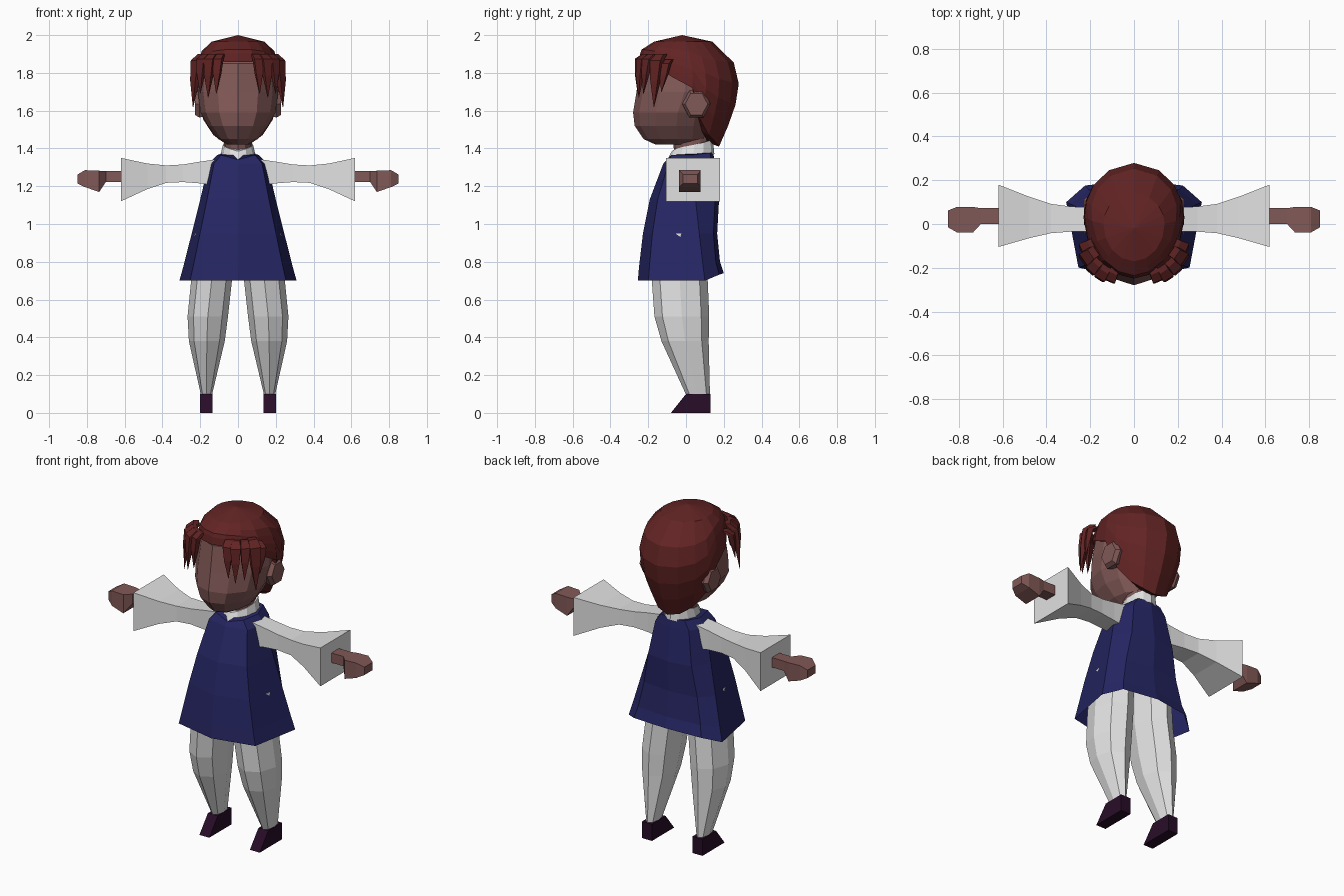
import bpy, bmesh, math
from mathutils import Vector

if "Cube" in bpy.data.objects:
    bpy.data.objects.remove(bpy.data.objects["Cube"])


def material(name, rgb):
    m = bpy.data.materials.new(name)
    m.diffuse_color = (*rgb, 1)
    m.use_nodes = True
    m.node_tree.nodes["Principled BSDF"].inputs["Base Color"].default_value = m.diffuse_color
    return m


SKIN = material("skin", (0.22, 0.10, 0.095))
HAIR = material("dark red hair", (0.122, 0.017, 0.017))
NAVY = material("navy cloth", (0.019, 0.019, 0.127))
WHITE = material("white cloth", (0.75, 0.75, 0.75))
SHOE = material("dark plum", (0.021, 0.004, 0.021))


def loft(name, rings, mat, first=True, last=True):
    """Skin closed rings of equal length; optionally cap the ends."""
    bm = bmesh.new()
    rows = [[bm.verts.new(p) for p in r] for r in rings]
    n = len(rows[0])
    for a, b in zip(rows, rows[1:]):
        for i in range(n):
            j = (i + 1) % n
            bm.faces.new((a[i], a[j], b[j], b[i]))
    if first:
        bm.faces.new(rows[0])
    if last:
        bm.faces.new(rows[-1])
    bmesh.ops.remove_doubles(bm, verts=bm.verts, dist=0.0005)
    bmesh.ops.recalc_face_normals(bm, faces=bm.faces)
    me = bpy.data.meshes.new(name)
    bm.to_mesh(me)
    bm.free()
    me.materials.append(mat)
    ob = bpy.data.objects.new(name, me)
    bpy.context.collection.objects.link(ob)
    return ob


def mirrored(half):
    """Close a half outline running from front centre to back centre."""
    return half + [(-x, y, z) for x, y, z in half[-2:0:-1]]


def lerp_table(table, z):
    for a, b in zip(table, table[1:]):
        if a[0] >= z >= b[0]:
            t = (a[0] - z) / (a[0] - b[0])
            return [p + (q - p) * t for p, q in zip(a, b)][1:]
    return table[-1][1:]


def oval(a, z, w, yf, yb):
    """Point at azimuth a (0 = front) on an egg-shaped outline."""
    yc = yf + (yb - yf) * 0.55
    c = math.cos(a)
    return (w * math.sin(a), yc - (c * (yc - yf) if c > 0 else c * (yb - yc)), z)


# Head: z, half width, front y, back y
az12 = [math.radians(30 * i) for i in range(7)]
face = [(1.42, .055, -.16, .06), (1.45, .105, -.225, .11), (1.52, .16, -.272, .13),
        (1.59, .198, -.28, .15), (1.70, .213, -.262, .20), (1.85, .195, -.24, .21),
        (1.93, .13, -.16, .14)]
loft("head", [mirrored([oval(a, *f) for a in az12]) for f in face], SKIN)

# Hair cap: columns run from the crown to a hairline that drops to the nape
shell = [(2.0, 0, -.02, -.02), (1.965, .14, -.17, .14), (1.92, .19, -.24, .22),
         (1.82, .226, -.255, .27), (1.72, .232, -.268, .282), (1.6, .212, -.275, .255),
         (1.5, .17, -.25, .215), (1.41, .14, -.2, .175)]
hairline = {0: 1.86, 22: 1.86, 45: 1.84, 68: 1.78, 90: 1.72,
            107: 1.55, 126: 1.47, 150: 1.43, 180: 1.41}
rings = [[(0, -.02, 2.0)] * 16]
for k in range(6):
    half = []
    for deg, low in hairline.items():
        z = 1.965 + (low - 1.965) * k / 5
        half.append(oval(math.radians(deg), z, *lerp_table(shell, z)))
    rings.append(mirrored(half))
rings.append([(x * .6, .03 + (y - .03) * .6, z + .02) for x, y, z in rings[-1]])
loft("hair", rings, HAIR, False, False)

# Neck and collar, both slanting up toward the nape
neck = [(1.36, 1.36, .075, -.06, .13), (1.45, 1.50, .075, -.07, .11)]
collar = [(1.34, 1.37, .095, -.10, .15), (1.385, 1.455, .08, -.075, .142)]
for name, prof, mat in (("neck", neck, SKIN), ("collar", collar, WHITE)):
    rr = []
    for zf, zb, w, yf, yb in prof:
        rr.append(mirrored([oval(a, zf + (zb - zf) * i / 6, w, yf, yb)
                            for i, a in enumerate(az12)]))
    loft(name, rr, mat)

# Tunic: z, half width, front y, side y, back y, back lift, front dip
tunic = [(.70, .31, -.255, .10, .20, .04, 0), (.78, .288, -.248, .09, .18, .02, 0),
         (.95, .245, -.228, .07, .165, 0, 0), (1.13, .2, -.192, .05, .175, 0, 0),
         (1.32, .155, -.12, .03, .15, .01, 0), (1.365, .11, -.10, .03, .145, .015, .025)]
rings = []
for z, w, yf, ys, yb, lift, dip in tunic:
    rings.append(mirrored([(0, yf, z - dip), (w * .82, yf * .78, z), (w, ys, z),
                           (w * .72, yb * .88, z + lift * .8), (0, yb, z + lift)]))
loft("tunic", rings, NAVY, False, True)


def box_rings(sx, stations):
    return [[(sx * x, y0, z0), (sx * x, y1, z0), (sx * x, y1, z1), (sx * x, y0, z1)]
            for x, y0, y1, z0, z1 in stations]


def tuft(name, root, tip, width):
    """Tapered lock that bulges outward before its point."""
    r, t = Vector(root), Vector(tip)
    out = Vector((r.x, r.y, 0)).normalized()
    side = Vector((-out.y, out.x, 0))
    rr = []
    for f, s, push in ((0, .8, 0), (.12, 1, .03), (.5, .75, .02), (1, .04, 0)):
        c = r.lerp(t, f) + out * push
        rr.append([c + side * (u * width * s) + out * (v * width * .6 * s)
                   for u, v in ((-1, -1), (1, -1), (1, 1), (-1, 1))])
    loft(name, rr, HAIR)


sleeve = [(.10, -.035, .075, 1.20, 1.345), (.20, -.035, .075, 1.215, 1.33),
          (.29, -.035, .08, 1.222, 1.315), (.38, -.042, .092, 1.218, 1.31),
          (.48, -.065, .125, 1.185, 1.32), (.62, -.105, .18, 1.12, 1.35)]
hand = [(.58, 0, .072, 1.222, 1.28), (.70, 0, .072, 1.222, 1.28),
        (.735, -.038, .078, 1.17, 1.282), (.81, -.038, .078, 1.195, 1.285),
        (.85, -.015, .062, 1.215, 1.262)]
# Leg: z, centre x, centre y, half width, half depth
leg = [(.95, .13, -.03, .10, .145), (.70, .14, -.033, .108, .148),
       (.51, .16, -.022, .107, .145), (.38, .165, -.005, .095, .125),
       (.09, .167, .065, .028, .062)]
locks = [((.09, -.215, 1.90), (.115, -.255, 1.69), .025),
         ((.13, -.205, 1.90), (.158, -.25, 1.67), .028),
         ((.165, -.175, 1.90), (.20, -.225, 1.69), .026),
         ((.185, -.13, 1.90), (.238, -.17, 1.62), .032),
         ((.195, -.09, 1.87), (.235, -.13, 1.70), .026)]

for side, sx in (("right", 1), ("left", -1)):
    loft(side + "_sleeve", box_rings(sx, sleeve), WHITE)
    loft(side + "_hand", box_rings(sx, hand), SKIN)
    # Eight-sided trouser leg
    loft(side + "_leg", [[(sx * (cx + w * math.cos(a)), cy + d * math.sin(a), z)
                          for a in (math.pi / 4 * i for i in range(8))]
                         for z, cx, cy, w, d in leg], WHITE)
    # Wedge shoe with a toe reaching forward
    loft(side + "_shoe", [[(sx * .135, y, z), (sx * .2, y, z),
                           (sx * .2, .13, z), (sx * .135, .13, z)]
                          for z, y in ((0, -.08), (.10, 0))], SHOE)
    # Hexagonal ear
    loft(side + "_ear", [[(sx * x, .055 + r * math.cos(a), 1.635 + r * 1.1 * math.sin(a))
                          for a in (math.pi / 3 * i for i in range(6))]
                         for x, r in ((.15, .06), (.205, .075), (.228, .06))], SKIN)
    for i, (root, tip, width) in enumerate(locks):
        tuft(f"{side}_lock_{i + 1}", (sx * root[0], *root[1:]),
             (sx * tip[0], *tip[1:]), width)
